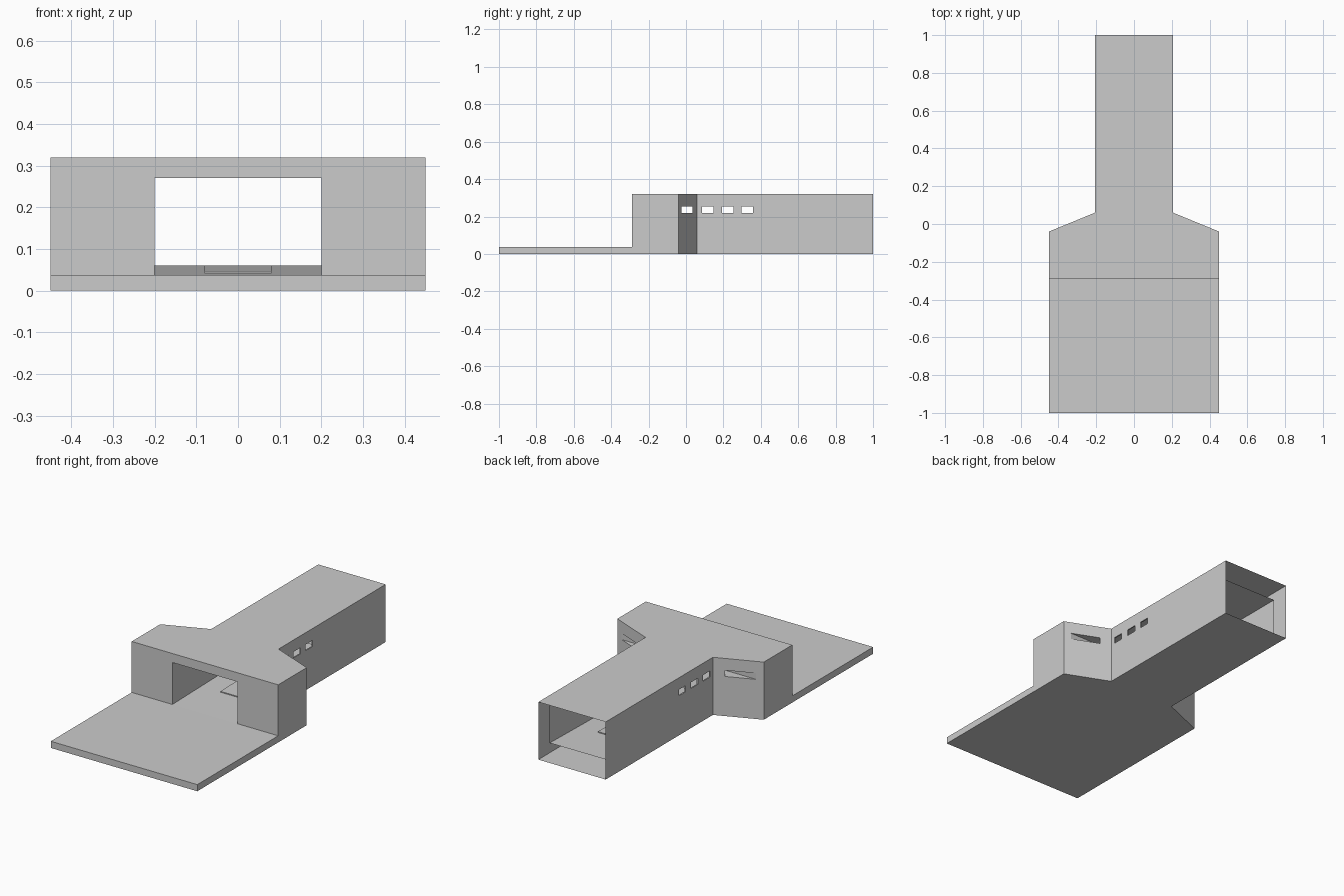
import bpy, bmesh
from mathutils import Vector

if "Cube" in bpy.data.objects:
    bpy.data.objects.remove(bpy.data.objects["Cube"])


def prism(name, points, a, b, axis):
    """Extrude a 2D profile from a to b along x (yz profile) or z (xy profile)."""
    def place(p, t):
        return Vector((t, p[0], p[1])) if axis == 'X' else Vector((p[0], p[1], t))
    bm = bmesh.new()
    face = bm.faces.new([bm.verts.new(place(p, a)) for p in points])
    ext = bmesh.ops.extrude_face_region(bm, geom=[face])
    moved = [v for v in ext['geom'] if isinstance(v, bmesh.types.BMVert)]
    bmesh.ops.translate(bm, verts=moved,
                        vec=place((0, 0), b) - place((0, 0), a))
    bmesh.ops.recalc_face_normals(bm, faces=bm.faces)
    mesh = bpy.data.meshes.new(name)
    bm.to_mesh(mesh)
    bm.free()
    obj = bpy.data.objects.new(name, mesh)
    bpy.context.collection.objects.link(obj)
    return obj


def rect(u0, u1, v0, v1):
    return [(u0, v0), (u1, v0), (u1, v1), (u0, v1)]


FRONT, INNER_END = -0.29, 0.91
DECK, RISE = 0.037, 0.06


def floor_z(y):
    return DECK + (RISE - DECK) * (y - FRONT) / (INNER_END - FRONT)


# Main building mass from its plan outline
half = [(0.45, -1), (0.45, -0.04), (0.207, 0.06), (0.207, 1)]
plan = half + [(-x, y) for x, y in reversed(half)]
building = prism("building", plan, 0, 0.32, 'Z')

# Cutters: space above the forecourt, ramped hall, window tunnels
cutters = [
    prism("forecourt_cutter", rect(-1.2, FRONT, DECK, 0.6), -0.7, 0.7, 'X'),
    prism("hall_cutter", [(-0.4, 0.08), (FRONT, DECK), (INNER_END, RISE),
                          (INNER_END, 0.27), (-0.4, 0.27)], -0.2, 0.2, 'X'),
]
for y in (-0.025, 0.085, 0.192, 0.298):
    cutters.append(prism("window_cutter", rect(y, y + 0.061, 0.22, 0.254),
                         -0.7, 0.7, 'X'))

for cutter in cutters:
    cutter.hide_render = True
    mod = building.modifiers.new(cutter.name, 'BOOLEAN')
    mod.operation = 'DIFFERENCE'
    mod.solver = 'EXACT'
    mod.object = cutter

# Bake the cuts and open the rear end of both outer and inner shells
deps = bpy.context.evaluated_depsgraph_get()
mesh = bpy.data.meshes.new_from_object(building.evaluated_get(deps))
building.modifiers.clear()
building.data = mesh
for cutter in cutters:
    bpy.data.objects.remove(cutter)

bm = bmesh.new()
bm.from_mesh(mesh)
bm.normal_update()
rear = [f for f in bm.faces
        if abs(f.normal.y) > 0.99 and f.calc_center_median().y > 0.85]
bmesh.ops.delete(bm, geom=rear, context='FACES')
bm.to_mesh(mesh)
bm.free()

# Thin strip lying on the sloping hall floor
y0, y1, t = -0.04, 0.66, 0.005
prism("floor_strip", [(y0, floor_z(y0)), (y1, floor_z(y1)),
                      (y1, floor_z(y1) + t), (y0, floor_z(y0) + t)],
      -0.08, 0.08, 'X')
